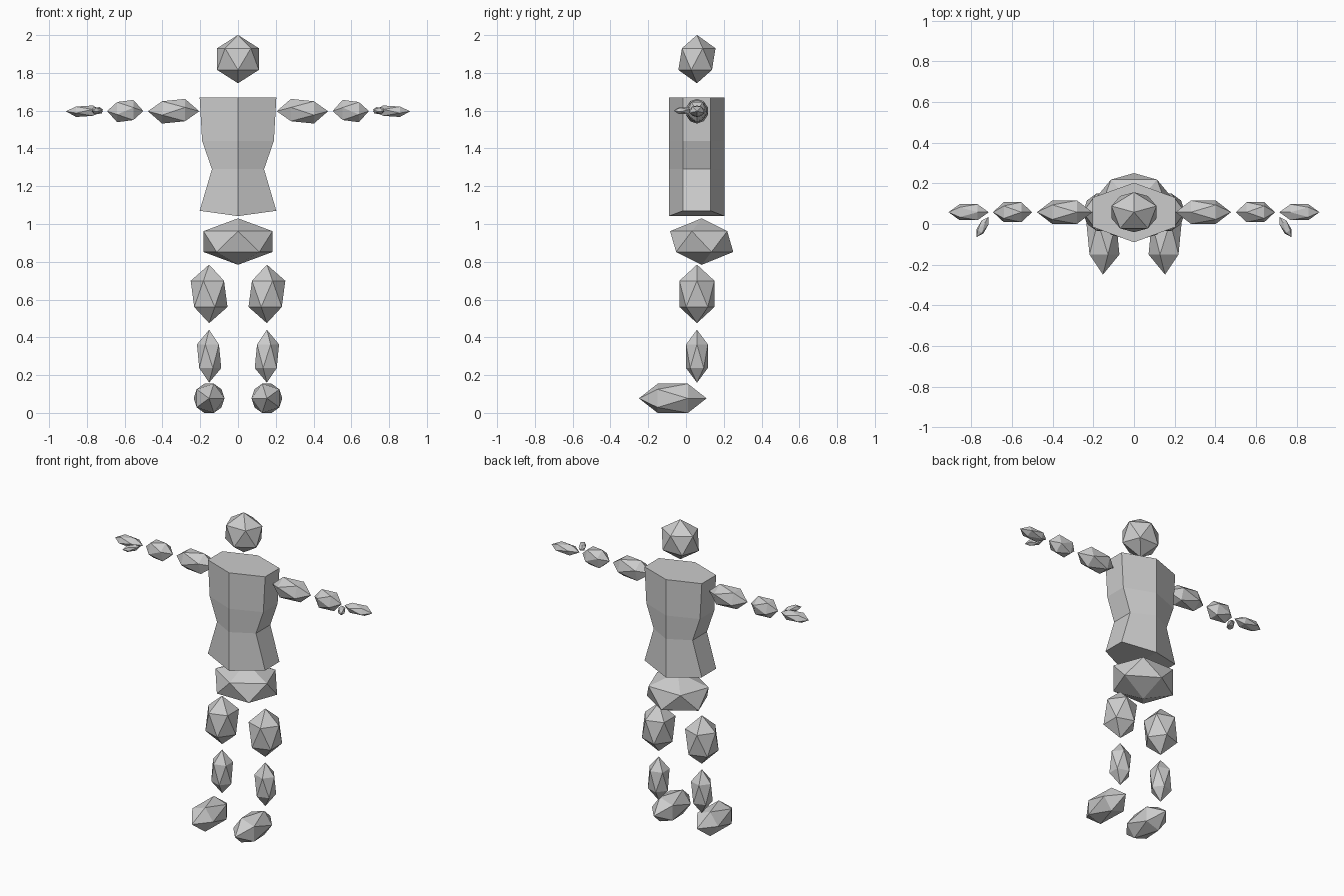
import bpy, bmesh, math
from mathutils import Matrix, Vector

if "Cube" in bpy.data.objects:
    bpy.data.objects.remove(bpy.data.objects["Cube"])

grey = bpy.data.materials.new("light_grey")
grey.diffuse_color = (0.6, 0.6, 0.6, 1.0)
grey.use_nodes = True
grey.node_tree.nodes["Principled BSDF"].inputs["Base Color"].default_value = grey.diffuse_color


def finish(bm, name):
    bmesh.ops.recalc_face_normals(bm, faces=bm.faces)
    mesh = bpy.data.meshes.new(name)
    bm.to_mesh(mesh)
    bm.free()
    mesh.materials.append(grey)
    obj = bpy.data.objects.new(name, mesh)
    bpy.context.collection.objects.link(obj)


def blob(name, centre, radii, spin=0, aim=Matrix(), mirror=False):
    """Stretched icosahedron: spun about its pole, aimed, then scaled by world radii."""
    for side in ((1, -1) if mirror else (1,)):
        bm = bmesh.new()
        bmesh.ops.create_icosphere(bm, subdivisions=1, radius=1)
        m = Matrix.Translation(centre) @ aim @ Matrix.Diagonal((*radii, 1)) \
            @ Matrix.Rotation(math.radians(spin), 4, 'Z')
        bm.transform(Matrix.Diagonal((side, 1, 1, 1)) @ m)
        suffix = ("_right" if side > 0 else "_left") if mirror else ""
        finish(bm, name + suffix)


Y = 0.058                                        # body depth line
to_side = Matrix.Rotation(math.pi / 2, 4, 'Y')   # pole points outward along x
to_front = Matrix.Rotation(math.pi / 2, 4, 'X')  # pole points forward along -y

# Head and pelvis
blob("head", (0, Y, 1.873), (0.13, 0.11, 0.128), spin=90)
blob("pelvis", (0, 0.083, 0.907), (0.215, 0.187, 0.123), spin=-90)

# Legs
blob("thigh", (0.153, Y, 0.63), (0.109, 0.109, 0.155), mirror=True)
blob("shin", (0.153, Y, 0.30), (0.072, 0.068, 0.14), mirror=True)
blob("foot", (0.153, -0.07, 0.077), (0.091, 0.091, 0.179), spin=180,
     aim=to_front, mirror=True)

# Arms: radii are (height, depth, length)
blob("upper_arm", (0.341, Y, 1.597), (0.073, 0.068, 0.136), aim=to_side, mirror=True)
blob("forearm", (0.597, Y, 1.598), (0.066, 0.058, 0.096), aim=to_side, mirror=True)
blob("hand", (0.813, Y, 1.597), (0.034, 0.046, 0.099), aim=to_side, mirror=True)
thumb_turn = Matrix.Rotation(math.radians(-60), 4, 'Z') @ to_side
blob("thumb", (0.745, -0.015, 1.6), (0.021, 0.023, 0.057), aim=thumb_turn, mirror=True)

# Torso: hexagonal column with a narrow waist and a shallow keel underneath
bm = bmesh.new()
rings = []
for half, z_side, z_mid in ((0.203, 1.07, 1.042), (0.138, 1.29, 1.29),
                            (0.19, 1.44, 1.44), (0.203, 1.67, 1.67)):
    rings.append([bm.verts.new(p) for p in (
        (0, -0.09, z_mid), (half, -0.015, z_side), (half, 0.13, z_side),
        (0, 0.203, z_mid), (-half, 0.13, z_side), (-half, -0.015, z_side))])
for low, high in zip(rings, rings[1:]):
    for i in range(6):
        j = (i + 1) % 6
        bm.faces.new((low[i], low[j], high[j], high[i]))
bm.faces.new(rings[-1])
b = rings[0]
bm.faces.new((b[0], b[3], b[2], b[1]))
bm.faces.new((b[0], b[5], b[4], b[3]))
finish(bm, "torso")
